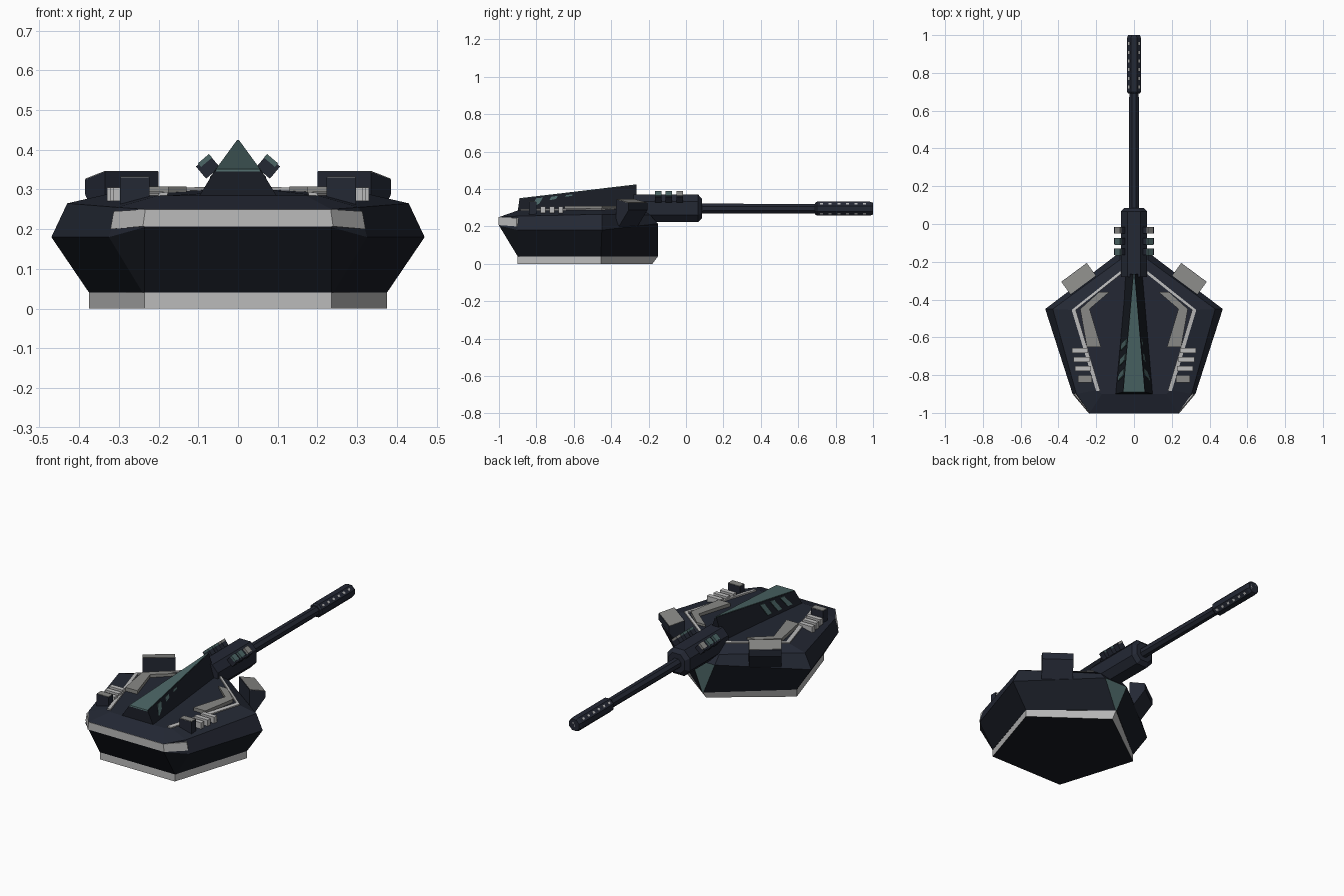
import bpy, bmesh, math
from mathutils import Vector, Matrix

if "Cube" in bpy.data.objects:
    bpy.data.objects.remove(bpy.data.objects["Cube"])


def mat(name, c):
    m = bpy.data.materials.new(name)
    m.diffuse_color = (*c, 1)
    m.use_nodes = True
    m.node_tree.nodes["Principled BSDF"].inputs["Base Color"].default_value = m.diffuse_color
    return m


DARK = mat("navy_armour", (0.017, 0.021, 0.034))
BLACK = mat("dark_armour", (0.009, 0.011, 0.017))
TEAL = mat("teal_panel", (0.07, 0.13, 0.13))
LIGHT = mat("light_trim", (0.5, 0.5, 0.5))
GREY = mat("grey_trim", (0.25, 0.25, 0.24))


def loft(name, rings, material, cap_mat=None):
    """Closed mesh through rings of equal point count, flat caps."""
    bm = bmesh.new()
    vs = [[bm.verts.new(p) for p in r] for r in rings]
    n = len(rings[0])
    for a, b in zip(vs, vs[1:]):
        for i in range(n):
            j = (i + 1) % n
            bm.faces.new((a[i], a[j], b[j], b[i]))
    first = bm.faces.new(vs[0][::-1])
    last = bm.faces.new(vs[-1])
    if cap_mat:
        first.material_index = 1
    bmesh.ops.recalc_face_normals(bm, faces=bm.faces[:])
    me = bpy.data.meshes.new(name)
    bm.to_mesh(me)
    bm.free()
    me.materials.append(material)
    if cap_mat:
        me.materials.append(cap_mat)
    ob = bpy.data.objects.new(name, me)
    bpy.context.collection.objects.link(ob)
    return ob


def mirrored(half):
    return half + [(-x, y, z) for x, y, z in reversed(half)]


def box(name, loc, size, material, rot=(0, 0, 0)):
    x, y, z = (s / 2 for s in size)
    rings = [[(-x, -y, h), (x, -y, h), (x, y, h), (-x, y, h)] for h in (-z, z)]
    ob = loft(name, rings, material)
    ob.location, ob.rotation_euler = loc, rot
    return ob


def octagon(y, r, zc=0.295):
    r /= math.cos(math.pi / 8)
    return [(r * math.cos((i + .5) * math.pi / 4), y, zc + r * math.sin((i + .5) * math.pi / 4))
            for i in range(8)]


def plate(name, pts, z0, z1, material):
    return loft(name, [[(x, y, z) for x, y in pts] for z in (z0, z1)], material)


# Pale base ring with dark underside
base = [(.235, -.9), (.375, -.455), (0, -.15), (-.375, -.455), (-.235, -.9)]
loft("base_ring", [[(x, -.18 if y > -.2 else y, 0) for x, y in base],
                   [(x, y, .04) for x, y in base]], LIGHT, BLACK)

# Faceted hull
hull = loft("hull", [mirrored(r) for r in (
    [(.235, -.9, .04), (.24, -.89, .04), (.375, -.455, .04), (.004, -.15, .04)],
    [(.235, -1, .205), (.325, -.9, .18), (.47, -.45, .18), (.075, -.15, .215)],
    [(.235, -1, .25), (.305, -.9, .255), (.43, -.45, .265), (.075, -.19, .26)],
    [(.17, -.9, .285), (.2, -.88, .285), (.33, -.455, .288), (.07, -.25, .3)])], DARK)
hull.data.materials.append(TEAL)
hull.data.materials.append(BLACK)
for f in hull.data.polygons:
    if f.normal.y > .7 and abs(f.center.x) < .01 and f.center.z < .2:
        f.material_index = 1          # nose panel
    elif f.center.z < .16:
        f.material_index = 2          # lower armour

# Light band across the rear
strip = [(-.318, -.905), (-.237, -1.002), (.237, -1.002), (.318, -.905)]
tops, lows = (.245, .25, .25, .245), (.2, .207, .207, .2)
outer = [[(x * k, y, z) for (x, y), z in zip(strip, zs)] for zs, k in ((lows, 1.01), (tops, .985))]
loft("rear_band", [r + [(x * .95, y + .03, z) for x, y, z in r[::-1]] for r in outer], LIGHT)

# Central wedge fin with teal top
back, tip = -.89, -.265
loft("fin", [[(-.1, -.9, .28), (.1, -.9, .28), (.058, back, .348), (-.058, back, .348)],
             [(-.05, tip, .28), (.05, tip, .28), (.004, tip, .422), (-.004, tip, .422)]], BLACK)
loft("fin_top", [[(-.056, back - .002, .345), (.056, back - .002, .345), (.056, back, .351), (-.056, back, .351)],
                 [(-.003, tip, .418), (.003, tip, .418), (.002, tip, .425), (-.002, tip, .425)]], TEAL)


def fin_side(y, t):
    """Point on the fin flank: t=0 at the base, 1 at the top."""
    f = (y - back) / (tip - back)
    lo, hi = Vector((.1 - .05 * f, y, .28)), Vector((.058 - .054 * f, y, .348 + .074 * f))
    return lo.lerp(hi, t)


for s in (-1, 1):
    side = "right" if s > 0 else "left"
    # Slanted teal dashes on the fin flank
    for k in range(3):
        y = -.83 + .08 * k
        q = [fin_side(y, .3), fin_side(y + .035, .3), fin_side(y + .065, .9), fin_side(y + .03, .9)]
        loft(f"fin_dash_{side}_{k}", [[((p.x + d) * s, p.y, p.z) for p in q] for d in (-.004, .003)], TEAL)

    # Thin light roof line
    a, b, c = Vector((.075, -.252, .3)), Vector((.33, -.455, .289)), Vector((.2, -.885, .286))
    line = [[((p.x - i) * s, p.y, p.z + h) for i, h in ((0, -.01), (0, .005), (.022, .008), (.022, -.01))]
            for p in (a, b, c)]
    loft(f"roof_line_{side}", line, LIGHT)

    # Raised chevron plate
    chev = [(.13, -.36), (.185, -.36), (.285, -.45), (.25, -.65), (.175, -.65), (.235, -.45)]
    plate(f"chevron_{side}", [(x * s, y) for x, y in chev], .285, .308, GREY)

    # Rear deck bars and block
    for k in range(3):
        y = -.67 - .047 * k
        box(f"deck_bar_{side}_{k}", (s * (.287 - .008 * k), y, .288), (.085, .026, .035), LIGHT)
    box(f"deck_block_{side}", (s * .26, -.82, .295), (.075, .04, .07), DARK)
    box(f"deck_block_cap_{side}", (s * .26, -.82, .331), (.073, .038, .004), GREY)

    # Angled side pods on the front flanks
    out = Vector((.59, .81, 0))
    ends = (Vector((.335, -.375, 0)), Vector((.2, -.275, 0)))
    prof = [(0, .24), (0, .345), (.085, .325), (.085, .288), (.02, .2)]
    loft(f"side_pod_{side}", [[((e + out * d).x * s, (e + out * d).y, z) for d, z in prof]
                              for e in ends], DARK)
    top = [(.003, .345), (.083, .3265), (.083, .323), (.003, .341)]
    loft(f"side_pod_cap_{side}", [[((e + out * d).x * s, (e + out * d).y, z + .001) for d, z in top]
                                  for e in ends], GREY)

    # Tilted launcher tubes on the mantlet
    for k, (y, m) in enumerate(((-.148, TEAL), (-.092, TEAL), (-.033, GREY))):
        box(f"launcher_{side}_{k}", (s * .076, y, .357), (.045, .034, .04), DARK, (0, s * .7, 0))
        box(f"launcher_cap_{side}_{k}", (s * .083, y, .373), (.036, .036, .012), m, (0, s * .7, 0))

# Gun mantlet with chamfered section
sec = [(.07, -.035), (.07, .035), (.035, .073), (-.035, .073),
       (-.07, .035), (-.07, -.035), (-.035, -.073), (.035, -.073)]
loft("mantlet", [[(x * k, y, .297 + z * k) for x, z in sec]
                 for y, k in ((-.28, 1), (.065, 1), (.085, .72))], DARK)

# Barrel and perforated muzzle
loft("barrel", [octagon(.07, .027), octagon(.72, .025)], DARK)
loft("muzzle", [octagon(.69, .03), octagon(.7, .037), octagon(.985, .037), octagon(1, .031)], DARK)
loft("bore", [octagon(.99, .018), octagon(1, .018)], LIGHT)
for q in range(4):
    ang = math.pi / 4 + q * math.pi / 2
    for k in range(6):
        box(f"muzzle_vent_{q}_{k}", (.0365 * math.cos(ang), .725 + .046 * k, .295 + .0365 * math.sin(ang)),
            (.003, .016, .012), LIGHT, (0, -ang, 0))
